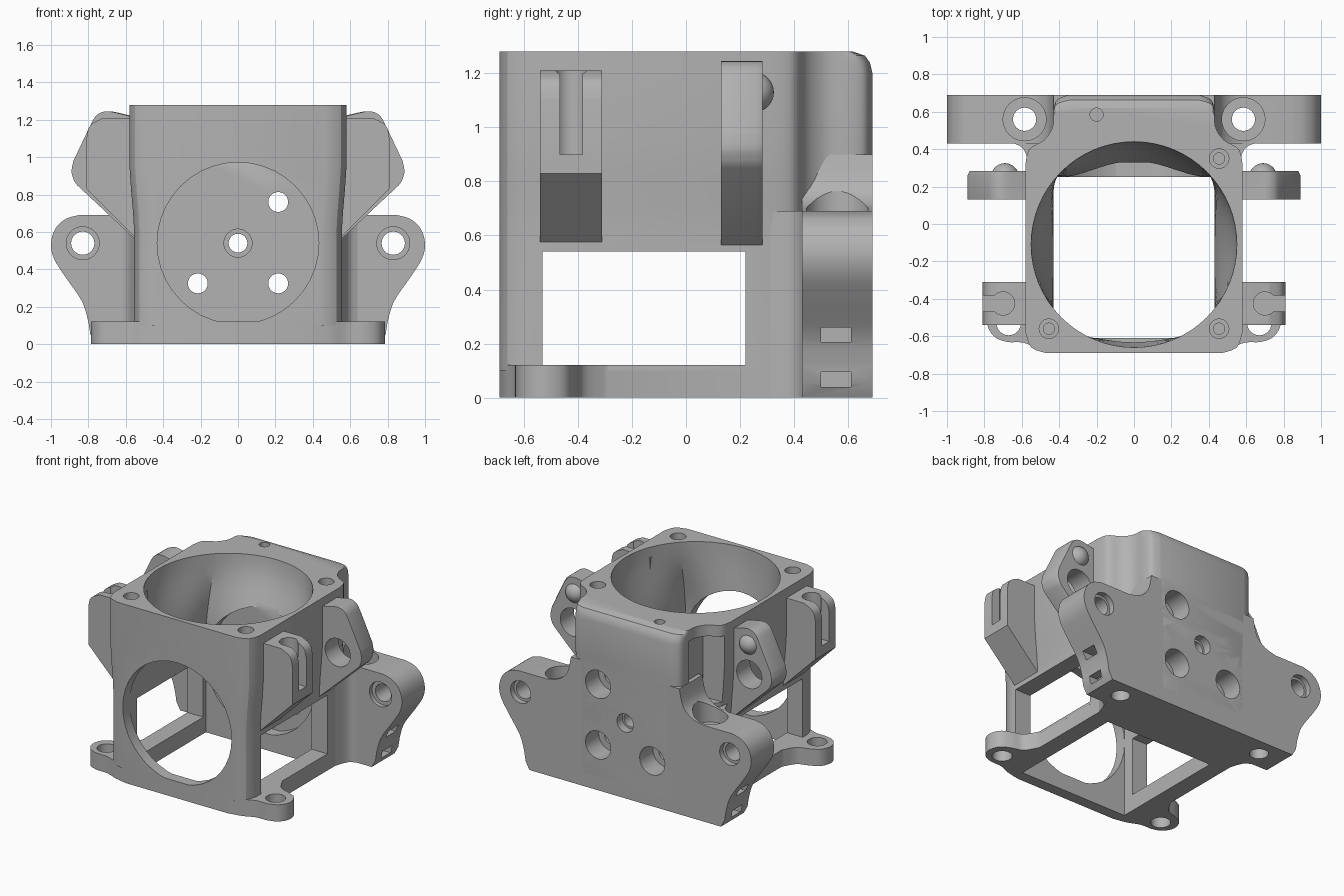
import bpy, bmesh, math
from mathutils import Vector

if "Cube" in bpy.data.objects:
    bpy.data.objects.remove(bpy.data.objects["Cube"])

grey = bpy.data.materials.new("plain grey")
grey.use_nodes = True
grey.diffuse_color = (0.45, 0.45, 0.45, 1)
grey.node_tree.nodes["Principled BSDF"].inputs["Base Color"].default_value = (0.45, 0.45, 0.45, 1)


def loft(name, rings):
    """Closed solid through a stack of equal-length point rings."""
    bm = bmesh.new()
    rows = [[bm.verts.new(p) for p in ring] for ring in rings]
    n = len(rows[0])
    for a, b in zip(rows, rows[1:]):
        for i in range(n):
            bm.faces.new((a[i], a[(i + 1) % n], b[(i + 1) % n], b[i]))
    bm.faces.new(rows[0])
    bm.faces.new(rows[-1])
    bmesh.ops.recalc_face_normals(bm, faces=bm.faces)
    mesh = bpy.data.meshes.new(name)
    bm.to_mesh(mesh)
    bm.free()
    mesh.materials.append(grey)
    ob = bpy.data.objects.new(name, mesh)
    bpy.context.collection.objects.link(ob)
    return ob


def prism(name, pts, lo, hi, axis="z"):
    if axis == "z":
        return loft(name, [[(a, b, h) for a, b in pts] for h in (lo, hi)])
    return loft(name, [[(a, h, b) for a, b in pts] for h in (lo, hi)])


def circle(cx, cy, r, n=40):
    return [(cx + r * math.cos(2 * math.pi * i / n), cy + r * math.sin(2 * math.pi * i / n)) for i in range(n)]


def cut(parts, cutter):
    cutter.hide_render = True
    for part in parts:
        bpy.context.view_layer.objects.active = part
        mod = part.modifiers.new("cut", "BOOLEAN")
        mod.operation = "DIFFERENCE"
        mod.solver = "EXACT"
        mod.object = cutter
        bpy.ops.object.modifier_apply(modifier=mod.name)
    bpy.data.objects.remove(cutter)


def drill(parts, x, c, r, lo, hi, axis="z"):
    cut(parts, prism("cutter", circle(x, c, r), lo, hi, axis))


def box_cut(parts, x0, x1, y0, y1, z0, z1):
    cut(parts, prism("cutter", [(x0, y0), (x1, y0), (x1, y1), (x0, y1)], z0, z1))


def smoothed(pts, steps=5):
    """Catmull-Rom curve through an open run of points."""
    p = [Vector(q) for q in pts]
    p = [p[0]] + p + [p[-1]]
    out = []
    for a, b, c, d in zip(p, p[1:], p[2:], p[3:]):
        for k in range(steps):
            t = k / steps
            out.append(tuple(0.5 * (2 * b + (c - a) * t + (2 * a - 5 * b + 4 * c - d) * t * t
                                    + (3 * b - a - 3 * c + d) * t ** 3)))
    return out + [tuple(p[-1])]


def mirrored(half):
    return half + [(-x, y) for x, y in reversed(half)]


# Main housing: rounded box with scalloped rear corners and rounded rear top edge
half = smoothed([(0.47, -0.69), (0.55, -0.66), (0.58, -0.58)], 3)
half += smoothed([(0.58, 0.32), (0.56, 0.4), (0.48, 0.45), (0.435, 0.52), (0.43, 0.61), (0.41, 0.665), (0.35, 0.69)], 4)
outline = mirrored(half)


def body_ring(z, width, rear=1.0):
    return [(x * width, y if y < 0.55 else 0.55 + (y - 0.55) * rear, z) for x, y in outline]


body = loft("duct_housing", [body_ring(0.1, 0.957), body_ring(0.6, 0.957), body_ring(0.7, 0.967),
                             body_ring(0.82, 0.985), body_ring(0.95, 1), body_ring(1.2, 1),
                             body_ring(1.24, 1, 0.93), body_ring(1.265, 1, 0.8), body_ring(1.28, 1, 0.5)])

# Back plate with drooping ears, fairing into the housing
ear = [(0.76, 0), (0.79, 0.055)]
ear += smoothed([(0.8, 0.12), (0.835, 0.23), (0.93, 0.37), (0.985, 0.46), (1.0, 0.54), (0.975, 0.62), (0.92, 0.67), (0.85, 0.69)], 5)
ear += smoothed([(0.62, 0.69), (0.53, 0.715), (0.46, 0.78), (0.43, 0.9)], 4)
plate = prism("back_plate", mirrored(ear), 0.43, 0.69, "y")

# Base frame with two front feet
foot = smoothed([(0.4, -0.69), (0.5, -0.67), (0.59, -0.635), (0.68, -0.63), (0.75, -0.6), (0.785, -0.53),
                 (0.76, -0.45), (0.69, -0.41), (0.61, -0.38), (0.555, -0.29)], 4)
base = prism("base_frame", mirrored(foot + [(0.555, 0.45)]), 0, 0.12)
core = [body, plate, base]

# Concave corner webs between housing and plate
webs = [prism("corner_web", [(s * x, y) for x, y in [(0.46, 0.44), (0.66, 0.44)]
                             + smoothed([(0.64, 0.43), (0.59, 0.4), (0.555, 0.31)], 4) + [(0.46, 0.31)]], 0, 0.69)
        for s in (1, -1)]

# Duct cavity blending from a square shaft up to a round mouth
def duct_ring(z, t):
    ring = []
    for i in range(64):
        a = 2 * math.pi * i / 64
        c, s = math.cos(a), math.sin(a)
        r = (0.43 / max(abs(c), abs(s))) * (1 - t) + 0.55 * t
        ring.append((r * c, -0.18 + 0.07 * t + r * s, z))
    return ring


levels = [k / 8 for k in range(9)]
cut([body, base], loft("cutter", [duct_ring(-0.1, 0)]
                       + [duct_ring(0.7 + 0.58 * t, t * t * (3 - 2 * t)) for t in levels] + [duct_ring(1.4, 1)]))

# Front opening, pilot recess and side windows
drill([body], 0, 0.54, 0.432, -0.8, 0.33, "y")
box_cut([body], -0.8, 0.8, -0.53, 0.22, 0.12, 0.54)
# Relief under the lid at one rear corner
box_cut([body], -0.7, -0.4, 0.38, 0.58, 0.72, 1.2)

# Plate bolt holes with rear counterbores
for x, z in [(0.215, 0.76), (0.215, 0.325), (-0.215, 0.325)]:
    drill([body, plate], x, z, 0.053, 0.2, 0.8, "y")
    drill([body, plate], x, z, 0.1, 0.54, 0.8, "y")
drill([body, plate], 0, 0.54, 0.05, 0.2, 0.8, "y")
drill([body, plate], 0, 0.54, 0.065, 0.63, 0.8, "y")
drill([body], 0, 0.54, 0.075, 0.2, 0.38, "y")

# Screw holes in the top rim
for x, y in [(0.455, 0.35), (0.455, -0.56), (-0.455, -0.56)]:
    drill([body], x, y, 0.052, 1.22, 1.4)
    drill([body], x, y, 0.03, 1.0, 1.3)
drill([body], -0.2, 0.585, 0.035, 1.05, 1.4)

shaded = core + webs
for s in (1, -1):
    # Ear bolt holes, vertical holes, foot holes and tie slots
    drill([plate], s * 0.83, 0.54, 0.062, 0.3, 0.8, "y")
    drill([plate], s * 0.83, 0.54, 0.088, 0.3, 0.46, "y")
    drill([plate], s * 0.83, 0.54, 0.08, 0.65, 0.8, "y")
    drill([plate], s * 0.585, 0.56, 0.062, -0.1, 0.8)
    drill([plate, body], s * 0.585, 0.56, 0.115, 0.6, 1.18)
    drill([base], s * 0.67, -0.53, 0.065, -0.1, 0.2)
    for z in (0.04, 0.205):
        a, b = sorted((s * 0.73, s * 1.1))
        box_cut([plate], a, b, 0.5, 0.61, z, z + 0.055)

    # Front cable clamp with keyhole slot
    clamp = prism("cable_clamp", [(s * x, z) for x, z in [(0.5, 0.57), (0.55, 0.57), (0.81, 0.83)]
                                  + smoothed([(0.81, 1.1), (0.79, 1.17), (0.72, 1.21)], 4) + [(0.5, 1.21)]],
                  -0.54, -0.31, "y")
    drill([clamp], s * 0.7, -0.425, 0.062, 0.9, 1.4)
    a, b = sorted((s * 0.7, s * 1.0))
    box_cut([clamp], a, b, -0.467, -0.383, 0.9, 1.4)

    # Rear side lug with bolt hole and domed pin
    lug_half = [(0.5, 0.565), (0.555, 0.565), (0.86, 0.85)]
    lug_half += smoothed([(0.875, 0.87), (0.89, 0.92), (0.88, 0.98)], 4)
    lug_half += smoothed([(0.785, 1.18), (0.755, 1.225), (0.7, 1.245), (0.6, 1.225), (0.5, 1.2)], 4)
    inset = [(x if x < 0.56 else x - 0.012, z) for x, z in lug_half]
    lug = loft("side_lug", [[(s * x, y, z) for x, z in pts]
                            for y, pts in ((0.13, lug_half), (0.26, lug_half), (0.283, inset))])
    drill([lug], s * 0.7, 0.92, 0.1, 0, 0.4, "y")
    pin = loft("domed_pin", [[(s * 0.69 + r * dx, y, 1.13 + r * dz) for dx, dz in circle(0, 0, 1, 32)]
                             for r, y in [(0.075, 0.25)] + [(0.075 * math.cos(k * 0.19), 0.25 + 0.075 * math.sin(k * 0.19))
                                                            for k in range(1, 9)]])
    shaded += [clamp, lug, pin]

# Smooth curved walls while keeping edges crisp
bpy.ops.object.select_all(action="DESELECT")
for ob in shaded:
    ob.select_set(True)
bpy.context.view_layer.objects.active = body
bpy.ops.object.shade_smooth_by_angle(angle=math.radians(30))
